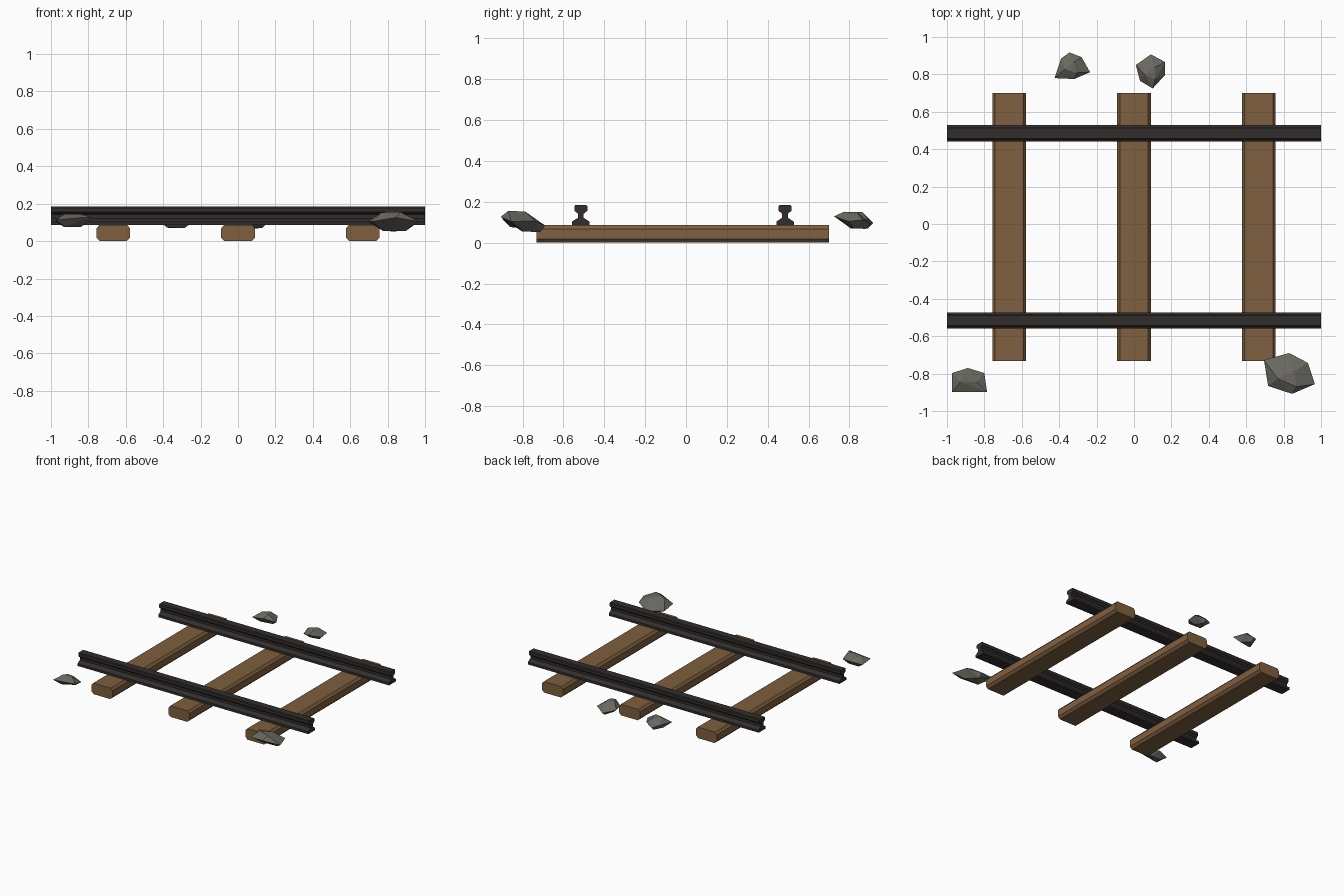
import bpy, bmesh
from mathutils import Vector

if "Cube" in bpy.data.objects:
    bpy.data.objects.remove(bpy.data.objects["Cube"])


def material(name, rgb):
    m = bpy.data.materials.new(name)
    m.diffuse_color = (*rgb, 1)
    m.use_nodes = True
    m.node_tree.nodes["Principled BSDF"].inputs["Base Color"].default_value = m.diffuse_color
    return m


WOOD = material("wood", (0.21, 0.115, 0.05))
STEEL = material("dark_steel", (0.032, 0.027, 0.026))
STONE = material("stone", (0.14, 0.135, 0.115))


def finish(bm, name, mat):
    bmesh.ops.recalc_face_normals(bm, faces=bm.faces)
    me = bpy.data.meshes.new(name)
    bm.to_mesh(me)
    bm.free()
    me.materials.append(mat)
    ob = bpy.data.objects.new(name, me)
    bpy.context.collection.objects.link(ob)
    return ob


def prism(name, profile, start, end, mat):
    """Sweep a closed 3D profile straight from offset start to offset end."""
    bm = bmesh.new()
    a, b = ([bm.verts.new(Vector(p) + Vector(o)) for p in profile] for o in (start, end))
    n = len(profile)
    for i in range(n):
        j = (i + 1) % n
        bm.faces.new((a[i], a[j], b[j], b[i]))
    bm.faces.new(a)
    bm.faces.new(b)
    return finish(bm, name, mat)


def mirrored(half):
    return half + [(-u, v) for u, v in reversed(half)]


# Sleepers: chamfered beams running across the track
tie = mirrored([(0.072, 0), (0.09, 0.018), (0.09, 0.068), (0.075, 0.086)])
for i, x in enumerate((-0.667, 0, 0.667)):
    prism(f"sleeper_{i + 1}", [(u, 0, v) for u, v in tie],
          (x, -0.732, 0), (x, 0.7, 0), WOOD)

# Rails: foot, narrow web and chamfered head
rail = mirrored([(0.043, 0.085), (0.043, 0.103), (0.014, 0.122), (0.014, 0.142),
                 (0.032, 0.156), (0.032, 0.178), (0.027, 0.184)])
for name, y in (("front_rail", -0.515), ("back_rail", 0.485)):
    prism(name, [(0, u, v) for u, v in rail], (-1, y, 0), (1, y, 0), STEEL)


# Stones: faceted hulls with a tapered crown and underside, tilted along y
def stone(name, outline, low, mid, high, tilt, shift):
    ring = [Vector(p) for p in outline]
    c = sum(ring, Vector((0, 0))) / len(ring)
    bm = bmesh.new()
    for i, p in enumerate(ring):
        q = ring[(i + 1) % len(ring)]
        bm.verts.new((p.x, p.y, mid + tilt * (p.y - c.y) + (0.008 if i % 2 else -0.008)))
        if i % 2 == 0:
            t = c.lerp((p + q) / 2, 0.5) - Vector((0, shift))
            bm.verts.new((t.x, t.y, high + tilt * 0.3 * (t.y - c.y)))
            b = c.lerp(p, 0.5) + Vector((0, shift))
            bm.verts.new((b.x, b.y, low + tilt * 0.3 * (b.y - c.y)))
    res = bmesh.ops.convex_hull(bm, input=bm.verts)
    loose = {g for g in res["geom_interior"] if isinstance(g, bmesh.types.BMVert)}
    bmesh.ops.delete(bm, geom=list(loose), context='VERTS')
    finish(bm, name, STONE)


stone("stone_front_right",
      [(.83, -.69), (.93, -.743), (.967, -.856), (.845, -.908), (.717, -.866), (.695, -.727)],
      0.055, 0.105, 0.153, -0.12, 0.03)
stone("stone_front_left",
      [(-.973, -.797), (-.888, -.77), (-.80, -.797), (-.786, -.898), (-.973, -.898)],
      0.075, 0.115, 0.144, -0.1, 0.005)
stone("stone_back_left",
      [(-.425, .78), (-.39, .885), (-.345, .917), (-.28, .892), (-.235, .812), (-.32, .775)],
      0.071, 0.112, 0.15, -0.1, 0.01)
stone("stone_back_right",
      [(.09, .907), (.166, .866), (.166, .797), (.10, .725), (.032, .765), (.01, .85)],
      0.07, 0.11, 0.15, -0.12, 0.015)
